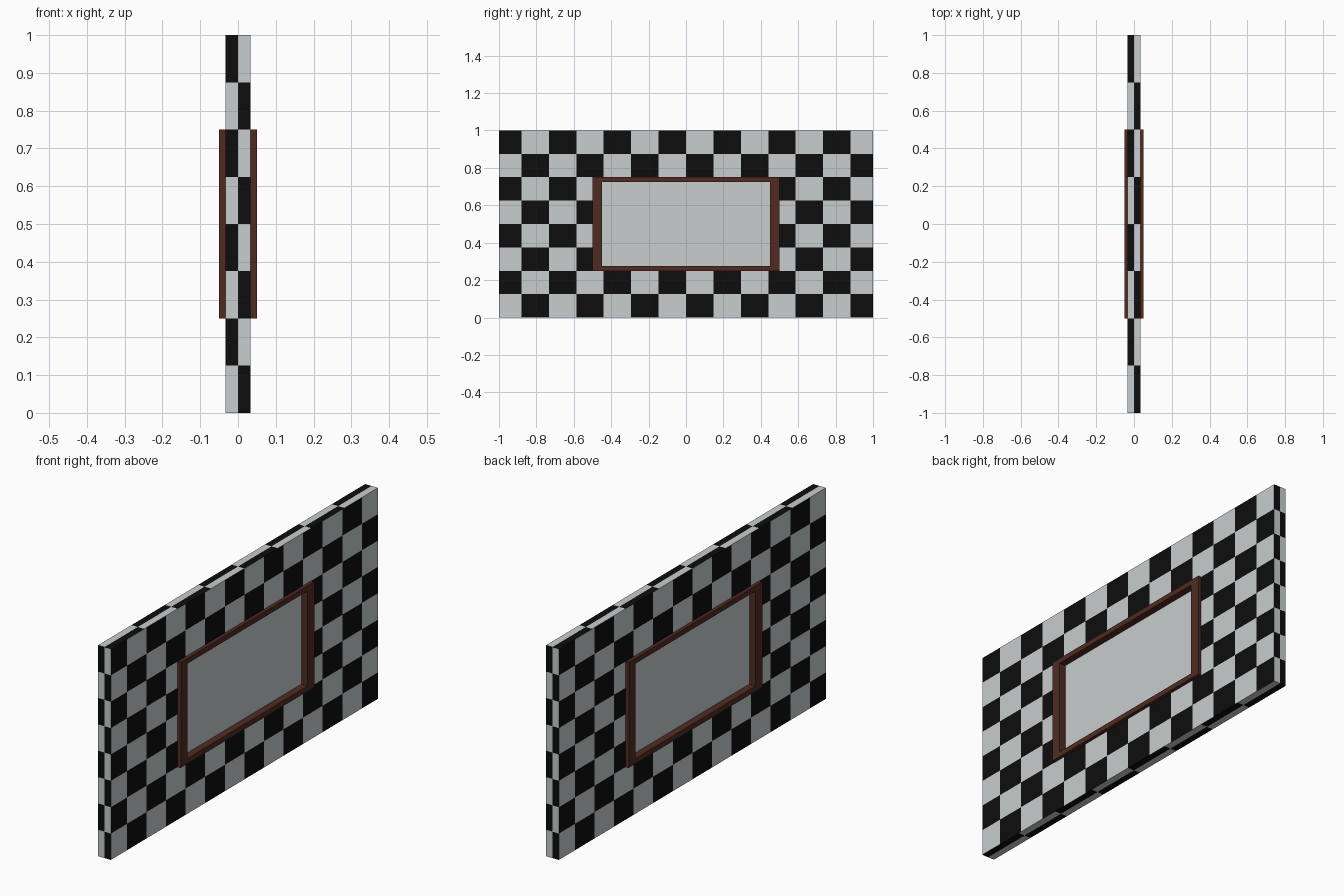
import bpy, bmesh, math
from mathutils import Vector

if "Cube" in bpy.data.objects:
    bpy.data.objects.remove(bpy.data.objects["Cube"])


def material(name, rgb):
    m = bpy.data.materials.new(name)
    m.diffuse_color = (*rgb, 1)
    m.use_nodes = True
    m.node_tree.nodes["Principled BSDF"].inputs["Base Color"].default_value = m.diffuse_color
    return m


WHITE = material("pale grey", (0.58, 0.61, 0.61))
BLACK = material("black", (0.004, 0.004, 0.004))
BROWN = material("dark brown wood", (0.08, 0.024, 0.016))


def make_object(name, bm, mats):
    mesh = bpy.data.meshes.new(name)
    bm.to_mesh(mesh)
    bm.free()
    for m in mats:
        mesh.materials.append(m)
    ob = bpy.data.objects.new(name, mesh)
    bpy.context.collection.objects.link(ob)
    return ob


def box_bmesh(lo, hi):
    bm = bmesh.new()
    bmesh.ops.create_cube(bm, size=1)
    lo, hi = Vector(lo), Vector(hi)
    for v in bm.verts:
        v.co = (lo + hi) / 2 + v.co * (hi - lo)
    return bm


# Wall: a slab cut into checks, with a window opening
T = 0.0335         # half thickness
C = 0.1466         # check width on the large faces
bm = box_bmesh((-T, -1, 0), (T, 1, 1))
cuts = [((0, 0, 0), (1, 0, 0))]
cuts += [((0, 0, k / 8), (0, 0, 1)) for k in range(1, 8)]
ys = {round(k * C, 4) for k in range(-6, 7)} | {k / 4 for k in range(-3, 4)}
cuts += [((0, y, 0), (0, 1, 0)) for y in sorted(ys)]
for co, no in cuts:
    bmesh.ops.bisect_plane(bm, geom=bm.verts[:] + bm.edges[:] + bm.faces[:],
                           plane_co=co, plane_no=no, dist=1e-6)
opening = []
for f in bm.faces:
    c, n = f.calc_center_median(), f.normal
    row = math.floor(c.z * 8)
    if abs(n.x) > 0.5:      # large faces
        dark = (row + math.floor(c.y * n.x / C)) % 2 == 0
        if abs(c.y) < 0.5 and 0.25 < c.z < 0.75:
            opening.append(f)
    elif abs(n.y) > 0.5:    # ends
        dark = (c.x * n.y > 0) == (row % 2 == 1)
    else:                   # top and bottom
        dark = (c.x < 0) == (math.floor(c.y * 4) % 2 == 1)
    f.material_index = int(dark)
bmesh.ops.delete(bm, geom=opening, context='FACES')
make_object("checked_wall", bm, [WHITE, BLACK])

# Window frame: two side posts, sill and head
F = 0.05
for side, s in (("left", -1), ("right", 1)):
    y0, y1 = sorted((0.45 * s, 0.5 * s))
    make_object(f"frame_post_{side}",
                box_bmesh((-F, y0, 0.25), (F, y1, 0.75)), [BROWN])
for name, z in (("sill", 0.25), ("head", 0.725)):
    make_object(f"frame_{name}",
                box_bmesh((-F, -0.45, z), (F, 0.45, z + 0.025)), [BROWN])

# Window pane, recessed in the frame
make_object("window_pane",
            box_bmesh((-0.0167, -0.45, 0.275), (0.0167, 0.45, 0.725)), [WHITE])
